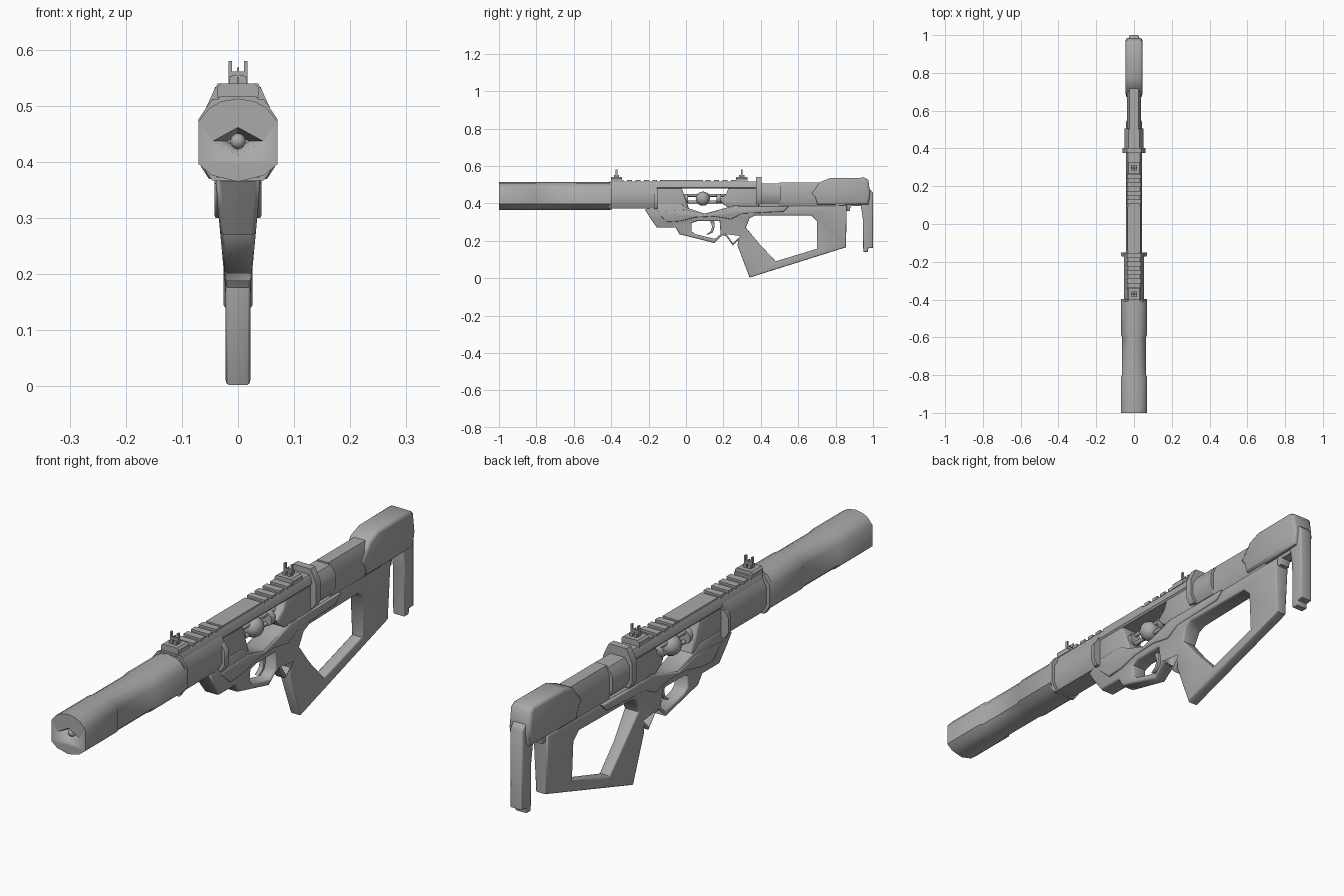
import bpy, bmesh, math
from mathutils import Matrix, Vector

if "Cube" in bpy.data.objects:
    bpy.data.objects.remove(bpy.data.objects["Cube"])

grey = bpy.data.materials.new("mid_grey")
grey.diffuse_color = (0.40, 0.40, 0.40, 1)
grey.use_nodes = True
grey.node_tree.nodes["Principled BSDF"].inputs["Base Color"].default_value = grey.diffuse_color


def finish(ob, angle=40):
    """Give the part its colour and smooth shading with sharp edges kept."""
    ob.data.materials.clear()
    ob.data.materials.append(grey)
    bpy.ops.object.select_all(action='DESELECT')
    ob.select_set(True)
    bpy.context.view_layer.objects.active = ob
    bpy.ops.object.shade_smooth_by_angle(angle=math.radians(angle))
    return ob


def mesh_object(name, bm, angle=40):
    bmesh.ops.recalc_face_normals(bm, faces=bm.faces)
    me = bpy.data.meshes.new(name)
    bm.to_mesh(me)
    bm.free()
    ob = bpy.data.objects.new(name, me)
    bpy.context.collection.objects.link(ob)
    return finish(ob, angle)


def loft(name, half, rings, zc=0.0, angle=40):
    """Skin a mirrored half section (x, z) along y; rings are (y, x scale, z scale)."""
    section = half + [(-x, z) for x, z in reversed(half) if x > 1e-4]
    bm = bmesh.new()
    loops = [[bm.verts.new((x * sx, y, zc + (z - zc) * sz)) for x, z in section]
             for y, sx, sz in rings]
    n = len(section)
    for a, b in zip(loops, loops[1:]):
        for i in range(n):
            bm.faces.new((a[i], a[(i + 1) % n], b[(i + 1) % n], b[i]))
    bm.faces.new(loops[0])
    bm.faces.new(loops[-1][::-1])
    return mesh_object(name, bm, angle)


def octagon(w, z0, z1, cx, cz):
    """Half of a box section with chamfered corners."""
    return [(w - cx, z1), (w, z1 - cz), (w, z0 + cz), (w - cx, z0)]


def plate(name, outline, width, holes=(), bevel=0.008, width_rule=None):
    """Side profile (y, z) with holes, given thickness in x and bevelled rims."""
    cu = bpy.data.curves.new(name, 'CURVE')
    cu.dimensions = '2D'
    cu.fill_mode = 'BOTH'
    cu.extrude = width - bevel
    cu.bevel_depth = bevel
    cu.offset = -bevel
    cu.bevel_resolution = 1
    for pts in [outline, *holes]:
        sp = cu.splines.new('POLY')
        sp.points.add(len(pts) - 1)
        for p, (y, z) in zip(sp.points, pts):
            p.co = (y, z, 0, 1)
        sp.use_cyclic_u = True
    tmp = bpy.data.objects.new(name + "_curve", cu)
    bpy.context.collection.objects.link(tmp)
    bpy.context.view_layer.update()
    me = bpy.data.meshes.new_from_object(
        tmp.evaluated_get(bpy.context.evaluated_depsgraph_get()))
    bpy.data.objects.remove(tmp)
    me.transform(Matrix(((0, 0, 1, 0), (1, 0, 0, 0), (0, 1, 0, 0), (0, 0, 0, 1))))
    bm = bmesh.new()
    bm.from_mesh(me)
    bmesh.ops.remove_doubles(bm, verts=bm.verts, dist=1e-5)
    if width_rule:
        for v in bm.verts:
            v.co.x *= width_rule(v.co.y, v.co.z) / width
    return mesh_object(name, bm, 50)


def box(name, x, y0, y1, z0, z1, xc=0.0):
    bm = bmesh.new()
    m = Matrix.Translation((xc, (y0 + y1) / 2, (z0 + z1) / 2)) @ Matrix.Diagonal((2 * x, y1 - y0, z1 - z0, 1))
    bmesh.ops.create_cube(bm, size=1, matrix=m)
    return mesh_object(name, bm)


def rod(name, y0, y1, z, r, sides=10):
    bm = bmesh.new()
    m = Matrix.Translation((0, (y0 + y1) / 2, z)) @ Matrix.Rotation(math.pi / 2, 4, 'X')
    bmesh.ops.create_cone(bm, cap_ends=True, segments=sides, radius1=r, radius2=r, depth=y1 - y0, matrix=m)
    return mesh_object(name, bm)


def ball(name, y, z, r):
    bm = bmesh.new()
    bmesh.ops.create_uvsphere(bm, u_segments=14, v_segments=8, radius=r, matrix=Matrix.Translation((0, y, z)))
    return mesh_object(name, bm, 60)


# Front barrel shroud with narrowed middle
shroud = loft("barrel_shroud",
              [(0, .513), (.03, .508), (.05, .497), (.07, .473), (.07, .396), (.046, .376), (0, .365)],
              [(-1, 1, 1), (-.81, 1, 1), (-.80, .89, 1), (-.60, .89, 1), (-.585, 1, 1), (-.405, 1, 1)])

# Diamond recess in the muzzle with a ball inside
bm = bmesh.new()
m = Matrix.Translation((0, -.99, .437)) @ Matrix.Diagonal((1, 1, .55, 1)) @ Matrix.Rotation(-math.pi / 2, 4, 'X')
bmesh.ops.create_cone(bm, cap_ends=True, segments=4, radius1=.06, radius2=.02, depth=.08, matrix=m)
cutter = mesh_object("muzzle_cutter", bm)
cutter.hide_render = True
mod = shroud.modifiers.new("muzzle_recess", 'BOOLEAN')
mod.operation, mod.object = 'DIFFERENCE', cutter
bpy.context.view_layer.objects.active = shroud
bpy.ops.object.modifier_apply(modifier=mod.name)
bpy.data.objects.remove(cutter)
ball("muzzle_ball", -.978, .437, .014)
rod("muzzle_stem", -.978, -.90, .437, .007)

# Handguard behind the shroud, with end collars
loft("handguard", octagon(.054, .372, .50, .016, .03), [(-.42, 1, 1), (-.155, 1, 1)])
loft("front_collar", octagon(.07, .367, .512, .024, .035), [(-.412, 1, 1), (-.396, .97, 1)])
loft("rear_collar", octagon(.068, .37, .475, .016, .025), [(-.172, .95, 1), (-.165, 1, 1), (-.152, 1, 1)])

# Upper receiver bar and top rail
loft("receiver_bar", [(.032, .518), (.038, .508), (.042, .485), (.036, .478)], [(-.41, 1, 1), (.38, 1, 1)])
for k in range(5):
    box("front_rail_tooth", .036, -.36 + k * .045, -.334 + k * .045, .514, .526)
    box("rear_rail_tooth", .036, .105 + k * .045, .131 + k * .045, .514, .526)
box("rail_middle", .034, -.14, .09, .514, .524)

# Front and rear sights
for label, y in (("front", -.372), ("rear", .298)):
    loft(label + "_sight_base", [(.03, .54), (.037, .533), (.037, .515)], [(y - .03, 1, 1), (y + .03, 1, 1)])
    for s in (-1, 1):
        box(label + "_sight_post", .003, y - .005, y + .005, .535, .58, s * .014)
        box(label + "_sight_foot", .006, y - .014, y + .014, .535, .552, s * .009)
    box(label + "_sight_bridge", .012, y - .005, y + .005, .553, .561)
    box(label + "_sight_pin", .002, y - .004, y + .004, .535, .568)

# Receiver blocks either side of the open window
plate("front_block", [(-.17, .36), (-.17, .49), (-.025, .49), (-.005, .43), (.02, .36)], .037)
plate("rear_block", [(.23, .49), (.215, .45), (.18, .42), (.20, .395), (.24, .37), (.39, .37), (.39, .49)], .037)

# Core ball on twin rods in the window
ball("core_ball", .09, .425, .038)
for z in (.443, .407):
    rod("core_rod", -.03, .22, z, .008)
for y in (.0, .175):
    rod("core_bushing", y - .012, y + .012, .425, .026)


# Lower frame: fore lug, trigger guard, grip and skeleton stock
def frame_width(y, z):
    t = min(max((z - .17) / .18, 0), 1)
    return .022 + t * (.017 if y < .4 else .009)


frame = [(-.22, .365), (-.19, .32), (-.155, .27), (-.055, .27), (-.035, .235), (.15, .188),
         (.195, .23), (.215, .225), (.25, .175), (.28, .205), (.275, .175), (.34, .003),
         (.855, .165), (.86, .39), (.50, .388), (.26, .392), (.20, .372), (.10, .345),
         (.01, .375), (-.03, .40), (-.16, .40)]
grip_hole = [(.32, .27), (.34, .32), (.37, .335), (.67, .335), (.70, .305), (.70, .157), (.48, .09), (.395, .18)]
guard_hole = [(.03, .295), (.06, .305), (.18, .305), (.185, .235), (.155, .21), (.05, .235), (.03, .25)]
plate("lower_frame", frame, .03, [grip_hole, guard_hole], .007, frame_width)

# Raised moulding along both sides of the frame
plate("side_moulding", [(-.16, .355), (-.10, .30), (-.03, .305), (.05, .325), (.15, .33), (.24, .315),
                        (.30, .345), (.52, .355), (.55, .385), (.25, .385), (.19, .365), (.10, .34),
                        (0, .365)], .042, bevel=.005)

# Curved trigger
plate("trigger", [(.125, .315), (.14, .275), (.132, .25), (.11, .235), (.118, .232), (.143, .245),
                  (.153, .275), (.15, .315)], .009, bevel=.002)

# Neck plate, neck and stock tube
loft("neck_plate", [(.036, .54), (.044, .525), (.06, .49), (.06, .42), (.045, .395)], [(.375, 1, 1), (.403, 1, 1)])
loft("neck", octagon(.05, .395, .506, .02, .03), [(.395, 1, 1), (.505, 1, 1)])
loft("stock_tube", octagon(.037, .37, .512, .014, .035), [(.50, 1, 1), (.80, 1, 1)])

# Cheek rest and butt plate
plate("cheek_rest", [(.67, .455), (.72, .515), (.77, .535), (.955, .537), (.975, .525), (.985, .45),
                     (.975, .395), (.70, .393), (.69, .43)], .044, bevel=.012)
plate("butt_plate", [(.93, .42), (.945, .32), (.948, .14), (.972, .14), (.975, .16), (1.0, .162),
                     (1.0, .455), (.985, .475), (.95, .475)], .026, bevel=.006)
plate("butt_bracket", [(.85, .40), (.855, .36), (.875, .36), (.88, .385), (.94, .385), (.945, .40)], .022, bevel=.004)
